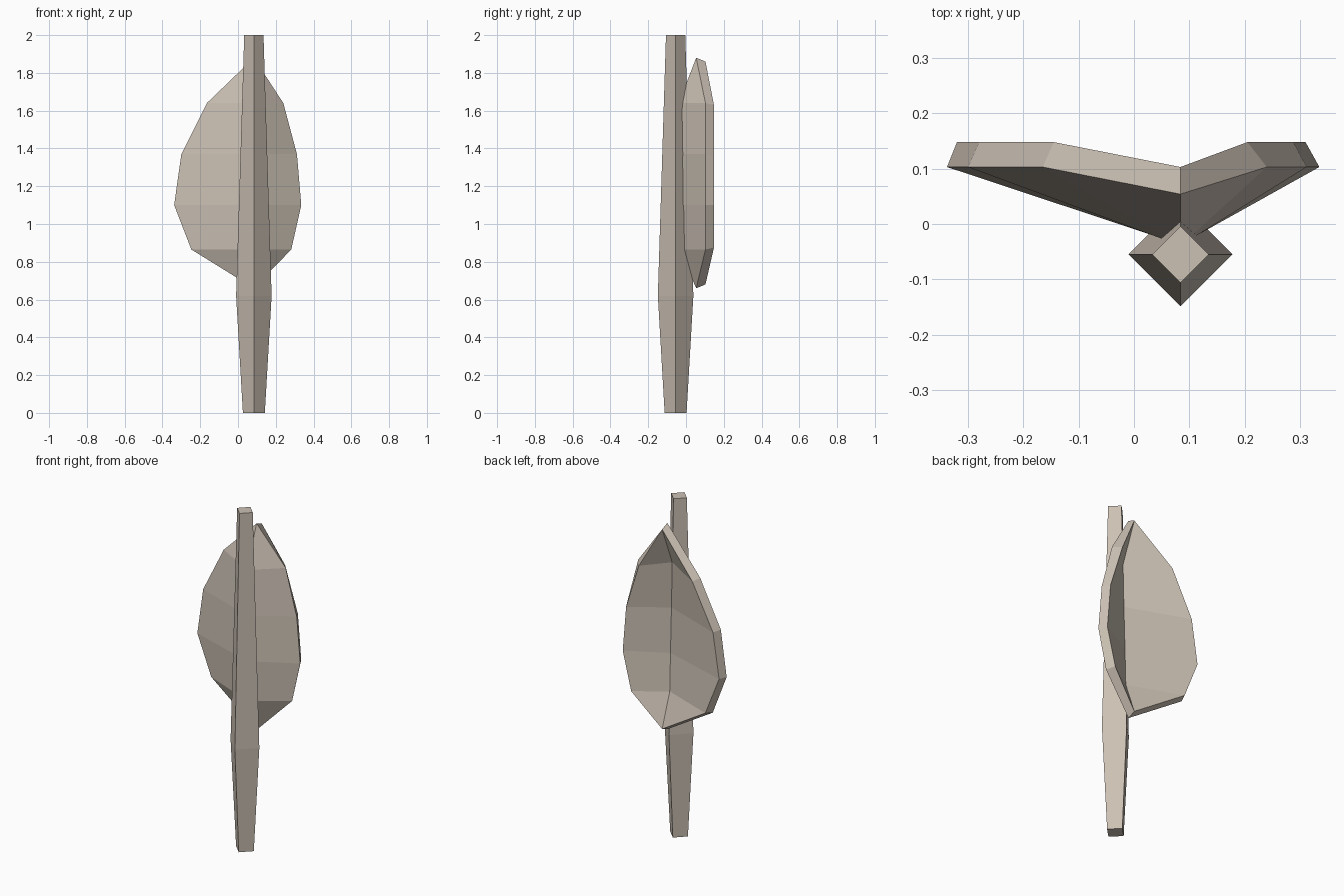
import bpy
import bmesh

if "Cube" in bpy.data.objects:
    bpy.data.objects.remove(bpy.data.objects["Cube"])

mat = bpy.data.materials.new("pale stone beige")
mat.diffuse_color = (0.60, 0.53, 0.455, 1)
mat.use_nodes = True
mat.node_tree.nodes["Principled BSDF"].inputs["Base Color"].default_value = mat.diffuse_color

CX, CY = 0.084, -0.055  # shaft axis


def finish(name, bm):
    bmesh.ops.recalc_face_normals(bm, faces=bm.faces[:])
    mesh = bpy.data.meshes.new(name)
    bm.to_mesh(mesh)
    bm.free()
    mesh.materials.append(mat)
    obj = bpy.data.objects.new(name, mesh)
    bpy.context.collection.objects.link(obj)


# Tapered shaft: diamond cross-sections, widest in the lower third
bm = bmesh.new()
rings = []
for z, r in [(0, 0.058), (0.62, 0.094), (2, 0.051)]:
    rings.append([bm.verts.new((CX + dx * r, CY + dy * r, z))
                  for dx, dy in [(1, 0), (0, 1), (-1, 0), (0, -1)]])
for a, b in zip(rings, rings[1:]):
    for i in range(4):
        j = (i + 1) % 4
        bm.faces.new((a[i], a[j], b[j], b[i]))
bm.faces.new(rings[0])
bm.faces.new(rings[-1])
finish("shaft", bm)

# Folded blade: a front skin and an inset back skin joined by a rim.
# Each row is z, left edge x, right edge x, rib y.
FRONT = [(0.865, -0.247, 0.282, -0.036), (1.10, -0.338, 0.335, -0.036),
         (1.37, -0.300, 0.312, -0.037), (1.64, -0.165, 0.240, -0.039)]
BACK = [(0.875, -0.230, 0.255, 0.032), (1.10, -0.320, 0.310, 0.025),
        (1.365, -0.280, 0.288, 0.016), (1.63, -0.145, 0.205, 0.009)]


def skin(bm, rows, rim_y, tip_y, low, high):
    """Add one V-shaped skin and return its boundary loop."""
    left, rib, right = [], [], []
    for z, xl, xr, y in rows:
        left.append(bm.verts.new((xl, rim_y, z)))
        rib.append(bm.verts.new((CX, y, z)))
        right.append(bm.verts.new((xr, rim_y, z)))
    bottom = bm.verts.new((CX, tip_y, low))
    top = bm.verts.new((CX, tip_y, high))
    for side in (left, right):
        for i in range(len(rows) - 1):
            bm.faces.new((side[i], rib[i], rib[i + 1], side[i + 1]))
        bm.faces.new((bottom, rib[0], side[0]))
        bm.faces.new((top, side[-1], rib[-1]))
    return [bottom] + right + [top] + left[::-1]


bm = bmesh.new()
front = skin(bm, FRONT, 0.103, 0.054, 0.66, 1.88)
back = skin(bm, BACK, 0.148, 0.103, 0.68, 1.86)
for i in range(len(front)):
    j = (i + 1) % len(front)
    bm.faces.new((front[i], front[j], back[j], back[i]))
finish("folded_blade", bm)
